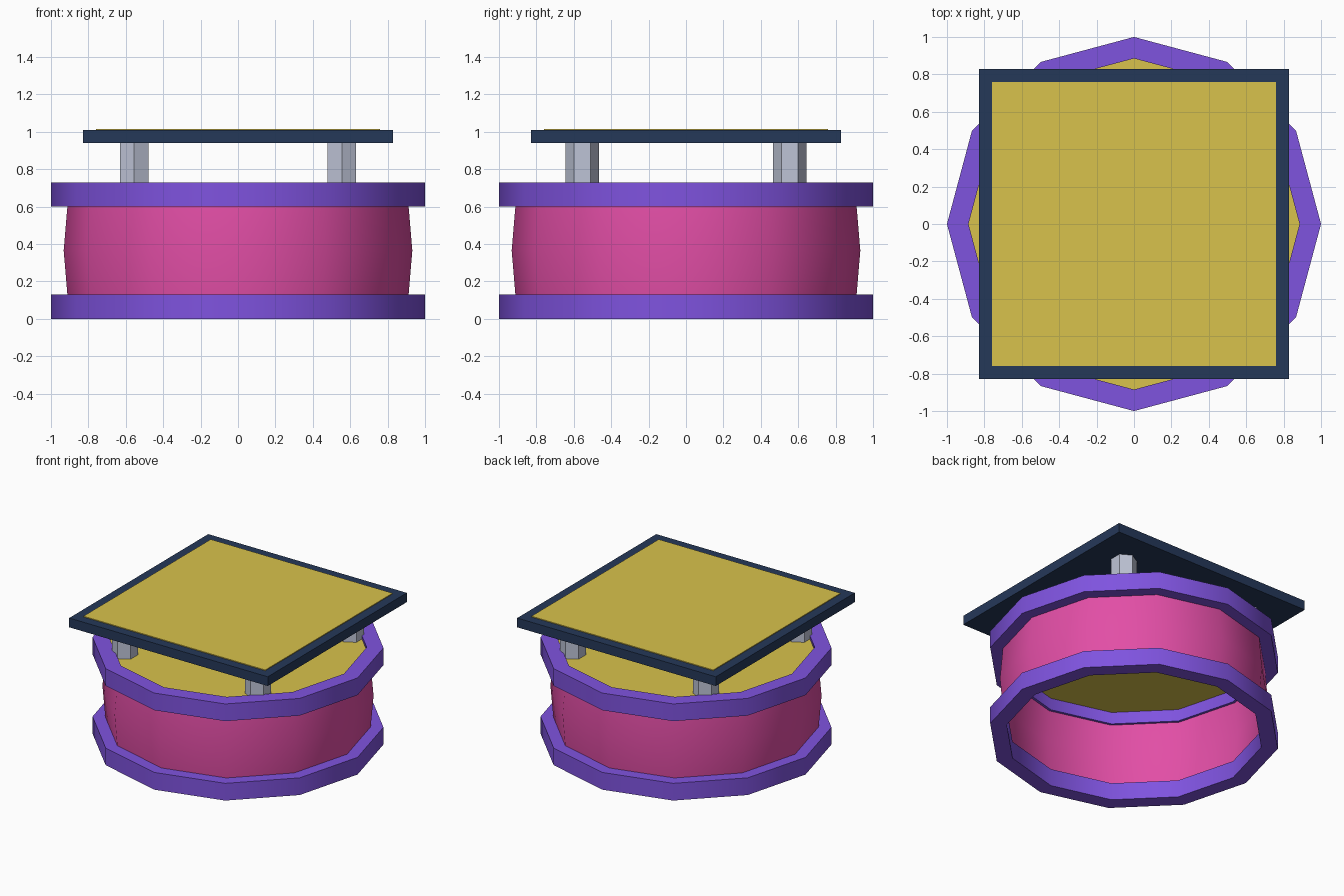
import bpy, bmesh, math

if "Cube" in bpy.data.objects:
    bpy.data.objects.remove(bpy.data.objects["Cube"])


def material(name, rgb):
    # sRGB 0-255 to linear
    m = bpy.data.materials.new(name)
    lin = [((c / 255 + 0.055) / 1.055) ** 2.4 for c in rgb]
    m.diffuse_color = (*lin, 1)
    m.use_nodes = True
    m.node_tree.nodes["Principled BSDF"].inputs["Base Color"].default_value = m.diffuse_color
    return m


PURPLE = material("purple", (127, 83, 223))
PINK = material("pink", (226, 78, 166))
YELLOW = material("mustard yellow", (217, 194, 76))
NAVY = material("navy", (37, 56, 89))
GREY = material("light grey", (190, 196, 214))


def finish(name, bm, mat, smooth=False):
    bmesh.ops.recalc_face_normals(bm, faces=bm.faces)
    me = bpy.data.meshes.new(name)
    bm.to_mesh(me)
    bm.free()
    me.materials.append(mat)
    ob = bpy.data.objects.new(name, me)
    bpy.context.collection.objects.link(ob)
    if smooth:
        bpy.ops.object.select_all(action='DESELECT')
        ob.select_set(True)
        bpy.context.view_layer.objects.active = ob
        bpy.ops.object.shade_smooth_by_angle(angle=math.radians(40))
    return ob


def lathe(name, profile, mat, sides=12):
    # closed (radius, z) profile swept round z, first corner on +x
    bm = bmesh.new()
    rings = []
    for i in range(sides):
        a = 2 * math.pi * i / sides
        rings.append([bm.verts.new((r * math.cos(a), r * math.sin(a), z)) for r, z in profile])
    n = len(profile)
    for i in range(sides):
        p, q = rings[i], rings[(i + 1) % sides]
        for j in range(n):
            k = (j + 1) % n
            bm.faces.new((p[j], q[j], q[k], p[k]))
    return finish(name, bm, mat, True)


def prism(name, sides, r, z0, z1, mat, x=0, y=0, turn=0):
    bm = bmesh.new()
    angles = [turn + 2 * math.pi * i / sides for i in range(sides)]
    low, high = ([bm.verts.new((x + r * math.cos(a), y + r * math.sin(a), z)) for a in angles]
                 for z in (z0, z1))
    bm.faces.new(low)
    bm.faces.new(high)
    for i in range(sides):
        j = (i + 1) % sides
        bm.faces.new((low[i], low[j], high[j], high[i]))
    return finish(name, bm, mat)


# Lower and upper hoops
for label, z in (("lower", 0.0), ("upper", 0.60)):
    lathe(label + "_hoop", [(1, z), (1, z + 0.13), (0.885, z + 0.13), (0.885, z)], PURPLE)

# Thin bulging wall, open underneath
lathe("drum_wall", [(0.912, 0.128), (0.932, 0.365), (0.912, 0.602),
                    (0.904, 0.602), (0.924, 0.365), (0.904, 0.128)], PINK)

# Drum lid set inside the upper hoop
prism("drum_lid", 12, 0.89, 0.69, 0.705, YELLOW)

# Four hexagonal posts
for x in (-0.555, 0.555):
    for y in (-0.555, 0.555):
        side = ("left" if x < 0 else "right") + ("_front" if y < 0 else "_back")
        prism("post_" + side, 6, 0.089, 0.70, 0.945, GREY, x, y, math.pi / 6)

# Square board with a painted panel on top
R2 = math.sqrt(2)
prism("top_board", 4, 0.83 * R2, 0.94, 1.01, NAVY, turn=math.pi / 4)
prism("top_panel", 4, 0.76 * R2, 1.008, 1.016, YELLOW, turn=math.pi / 4)
